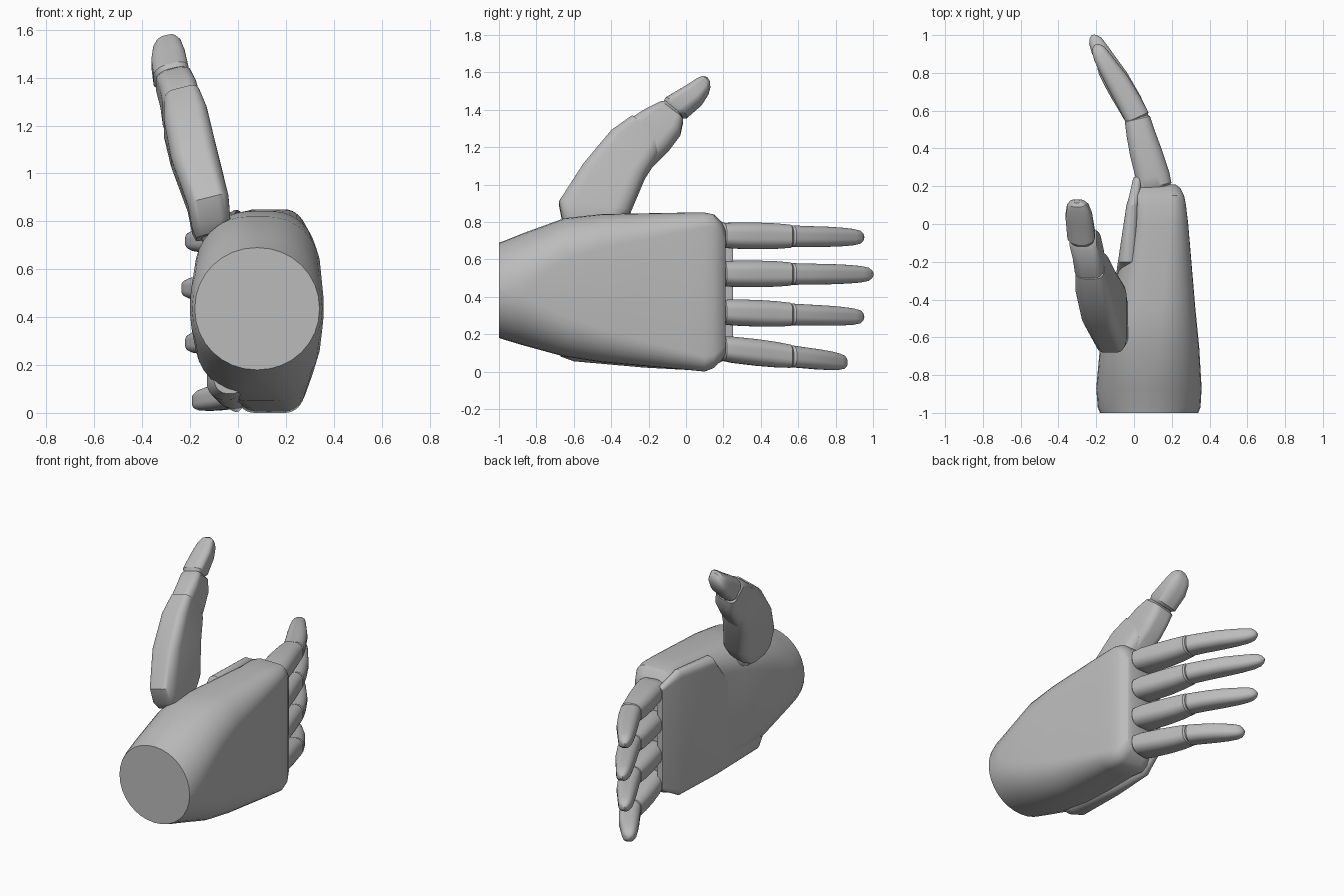
import bpy, bmesh, math
from mathutils import Vector

cube = bpy.data.objects.get("Cube")
if cube:
    bpy.data.objects.remove(cube, do_unlink=True)

GREY = (0.5, 0.5, 0.5, 1)
mat = bpy.data.materials.new("plain grey")
mat.use_nodes = True
mat.diffuse_color = GREY
mat.node_tree.nodes["Principled BSDF"].inputs["Base Color"].default_value = GREY


def rounded(c, u, v, ru, rv, steps=8):
    """Rounded rectangle around c with half axes u, v and corner fractions ru, rv."""
    pts = []
    for k, (su, sv) in enumerate([(1, 1), (-1, 1), (-1, -1), (1, -1)]):
        for i in range(steps + 1):
            a = (k + i / steps) * math.pi / 2
            pts.append(c + u * (su * (1 - ru) + ru * math.cos(a))
                       + v * (sv * (1 - rv) + rv * math.sin(a)))
    return pts


def loft(name, rings, angle=32):
    bm = bmesh.new()
    loops = [[bm.verts.new(p) for p in ring] for ring in rings]
    n = len(loops[0])
    for a, b in zip(loops, loops[1:]):
        for i in range(n):
            j = (i + 1) % n
            bm.faces.new((a[i], a[j], b[j], b[i]))
    bm.faces.new(loops[0])
    bm.faces.new(loops[-1])
    bmesh.ops.recalc_face_normals(bm, faces=bm.faces)
    mesh = bpy.data.meshes.new(name)
    bm.to_mesh(mesh)
    bm.free()
    mesh.materials.append(mat)
    ob = bpy.data.objects.new(name, mesh)
    bpy.context.collection.objects.link(ob)
    bpy.ops.object.select_all(action='DESELECT')
    ob.select_set(True)
    bpy.context.view_layer.objects.active = ob
    bpy.ops.object.shade_smooth_by_angle(angle=math.radians(angle))
    return ob


def box_ring(y, x0, x1, z0, z1, r):
    """Section across y, with corner radius r."""
    hx, hz = (x1 - x0) / 2, (z1 - z0) / 2
    return rounded(Vector((x0 + hx, y, z0 + hz)), Vector((hx, 0, 0)), Vector((0, 0, hz)),
                   min(.98, r / hx), min(.98, r / hz))


# Palm: round wrist blending into a flat rounded block
loft("palm", [box_ring(*s) for s in [
    (-1, -.18, .34, .18, .69, .3),
    (-.97, -.192, .352, .17, .70, .3),
    (-.87, -.2, .358, .14, .74, .27),
    (-.65, -.18, .345, .08, .82, .22),
    (-.45, -.135, .325, .05, .842, .18),
    (0, -.02, .287, .01, .85, .1),
    (.1, -.01, .275, 0, .85, .08),
    (.15, 0, .265, .02, .84, .07),
    (.19, .015, .245, .06, .80, .06),
    (.21, .04, .22, .09, .76, .05)]])

# Raised pad on the gripping side
loft("palm_pad", [box_ring(*s) for s in [
    (-.67, -.1, .03, .08, .2, .06),
    (-.6, -.13, .03, .055, .3, .07),
    (-.23, -.09, .02, .022, .78, .06),
    (-.2, -.085, .02, .02, .83, .06),
    (.1, -.04, .025, .004, .848, .05),
    (.13, -.03, .03, .02, .83, .04),
    (.24, -.005, .04, .08, .78, .02),
    (.25, .0, .035, .09, .77, .015)]])


def finger_part(name, path):
    """Path of (centre, half width, half height) lofted across its tangent."""
    rings = []
    for i, (c, hw, hz) in enumerate(path):
        t = path[min(i + 1, len(path) - 1)][0] - path[max(i - 1, 0)][0]
        u = Vector((t.y, -t.x, 0)).normalized()
        rings.append(rounded(c, u * hw, Vector((0, 0, hz)), .75, .75))
    loft(name, rings)


# Fingers: x, y, half width, half height
PROXIMAL = [(.115, .18, .07, .05), (.11, .2, .09, .065), (.10, .25, .09, .07),
            (.062, .38, .085, .071), (.035, .48, .076, .068),
            (.018, .555, .068, .062), (.015, .565, .055, .05)]
DISTAL = [(.02, .55, .05, .045), (.017, .565, .065, .058), (-.025, .65, .065, .056),
          (-.09, .77, .062, .054), (-.145, .86, .053, .05), (-.185, .93, .045, .044),
          (-.205, .97, .036, .036), (-.216, .99, .022, .022), (-.22, 1, .008, .008)]
FINGERS = {"index": (.728, .718, .95), "middle": (.523, .52, 1.0),
           "ring": (.318, .292, .95), "little": (.122, .048, .86)}

for label, (z_root, z_tip, y_tip) in FINGERS.items():
    scale = (y_tip - .56) / .44

    def place(x, y):
        if y > .56:
            x, y = .018 + (x - .018) * (.4 + .6 * scale), .56 + (y - .56) * scale
        f = (y - .2) / (y_tip - .2)
        return Vector((x, y, z_root + (z_tip - z_root) * f))

    for part, prof in (("proximal", PROXIMAL), ("distal", DISTAL)):
        finger_part(f"{label}_finger_{part}",
                    [(place(x, y), hw, hz) for x, y, hw, hz in prof])


def thumb_part(name, sections, r):
    """Sections of (upper y, z, lower y, z, centre x, half thickness)."""
    rings = []
    for y1, z1, y2, z2, x, h in sections:
        a, b = Vector((x, y1, z1)), Vector((x, y2, z2))
        rings.append(rounded((a + b) / 2, Vector((h, 0, h * .25)), (a - b) / 2, r, r * .8))
    loft(name, rings)


# Thumb: broad base, middle joint and tip
thumb_part("thumb_base", [
    (-.62, .75, -.44, .73, -.11, .065),
    (-.66, .80, -.38, .76, -.112, .08),
    (-.68, .90, -.30, .85, -.125, .085),
    (-.55, 1.10, -.22, 1.04, -.185, .095),
    (-.40, 1.28, -.15, 1.15, -.22, .09),
    (-.29, 1.36, -.14, 1.2, -.235, .075)], .55)
thumb_part("thumb_middle", [
    (-.42, 1.22, -.2, 1.08, -.21, .07),
    (-.29, 1.35, -.09, 1.19, -.238, .077),
    (-.22, 1.395, -.03, 1.27, -.25, .075),
    (-.14, 1.435, -.015, 1.34, -.27, .072),
    (-.11, 1.44, -.03, 1.37, -.275, .055)], .6)
thumb_part("thumb_tip", [
    (-.12, 1.44, -.02, 1.36, -.275, .06),
    (-.11, 1.46, .005, 1.36, -.28, .073),
    (0, 1.525, .085, 1.43, -.292, .07),
    (.06, 1.565, .12, 1.485, -.297, .058),
    (.09, 1.578, .13, 1.52, -.3, .042),
    (.112, 1.573, .128, 1.548, -.302, .018)], .8)

# Short post joining the thumb to the palm
loft("thumb_mount", [rounded(Vector(c), Vector((.06, 0, .04)), Vector((0, .1, 0)), .9, .9)
                     for c in [(-.03, -.48, .64), (-.12, -.5, .82)]])
